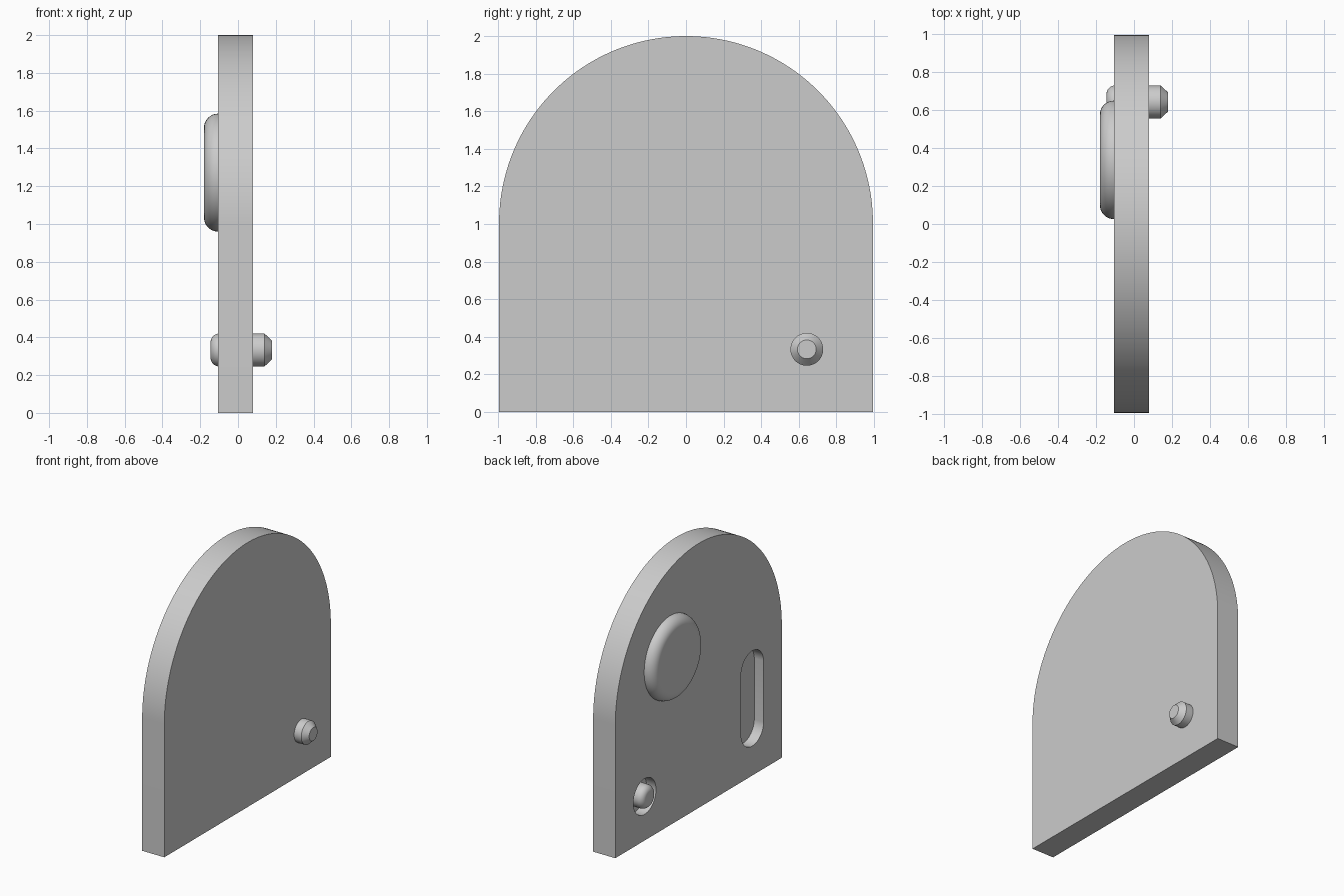
import bpy, bmesh, math

if "Cube" in bpy.data.objects:
    bpy.data.objects.remove(bpy.data.objects["Cube"])

grey = bpy.data.materials.new("light grey")
grey.diffuse_color = (0.6, 0.6, 0.6, 1)
grey.use_nodes = True
grey.node_tree.nodes["Principled BSDF"].inputs["Base Color"].default_value = grey.diffuse_color


def finish(name, bm):
    bmesh.ops.recalc_face_normals(bm, faces=bm.faces)
    me = bpy.data.meshes.new(name)
    bm.to_mesh(me)
    bm.free()
    me.materials.append(grey)
    ob = bpy.data.objects.new(name, me)
    bpy.context.collection.objects.link(ob)
    return ob


def prism(name, outline, x0, x1):
    """Extrude a (y, z) outline along x."""
    bm = bmesh.new()
    face = bm.faces.new([bm.verts.new((x0, y, z)) for y, z in outline])
    new = bmesh.ops.extrude_face_region(bm, geom=[face])["geom"]
    moved = [v for v in new if isinstance(v, bmesh.types.BMVert)]
    bmesh.ops.translate(bm, verts=moved, vec=(x1 - x0, 0, 0))
    return finish(name, bm)


def lathe(name, profile, y, z, n=64):
    """Revolve an (x, radius) profile about an x-parallel axis, with capped ends."""
    bm = bmesh.new()
    rings = [[bm.verts.new((x, y + r * math.cos(2 * math.pi * i / n),
                            z + r * math.sin(2 * math.pi * i / n)))
              for i in range(n)] for x, r in profile]
    for a, b in zip(rings, rings[1:]):
        for i in range(n):
            j = (i + 1) % n
            bm.faces.new((a[i], a[j], b[j], b[i]))
    bm.faces.new(rings[0])
    bm.faces.new(rings[-1])
    return finish(name, bm)


def capsule(y, z, r, half, n=64):
    """Vertical rounded slot outline; half = 0 gives a circle."""
    angles = [2 * math.pi * (i + 0.5) / n for i in range(n)]
    return [(y + r * math.cos(a),
             z + r * math.sin(a) + math.copysign(half, math.sin(a))) for a in angles]


def rounded_end(x, r, f, steps=10):
    """Profile points of a fillet of radius f, starting at the flat end at x."""
    return [(x + f - f * math.cos(t), r - f + f * math.sin(t))
            for t in (math.pi / 2 * i / steps for i in range(steps + 1))]


BACK, FRONT, R = -0.105, 0.08, 0.995

# Arched plate
arch = [(R * math.cos(math.pi * i / 96), 2 - R + R * math.sin(math.pi * i / 96))
        for i in range(97)]
plate = prism("arched_plate", [(R, 0)] + arch + [(-R, 0)], BACK, FRONT)

# Blind slot and pin recess in the back face
for name, outline in (("slot_cutter", capsule(-0.643, 0.583, 0.135, 0.225)),
                      ("recess_cutter", capsule(0.643, 0.333, 0.135, 0))):
    cutter = prism(name, outline, BACK - 0.1, BACK + 0.078)
    cutter.hide_render = True
    mod = plate.modifiers.new(name, "BOOLEAN")
    mod.operation = "DIFFERENCE"
    mod.solver = "EXACT"
    mod.object = cutter
    bpy.context.view_layer.objects.active = plate
    bpy.ops.object.modifier_apply(modifier=name)
    bpy.data.objects.remove(cutter)

# Round button with a filleted rim
button = lathe("round_button", rounded_end(-0.18, 0.312, 0.074) + [(BACK + 0.005, 0.312)],
               0.338, 1.272)

# Pin through the plate: rounded back end, chamfered front end
pin = lathe("pin", rounded_end(-0.145, 0.087, 0.045) + [(0.14, 0.087), (0.18, 0.05)],
            0.643, 0.333)

# Smooth the curved sides, keep the edges sharp
for ob in (plate, button, pin):
    bpy.ops.object.select_all(action="DESELECT")
    ob.select_set(True)
    bpy.context.view_layer.objects.active = ob
    bpy.ops.object.shade_smooth_by_angle(angle=math.radians(30))
